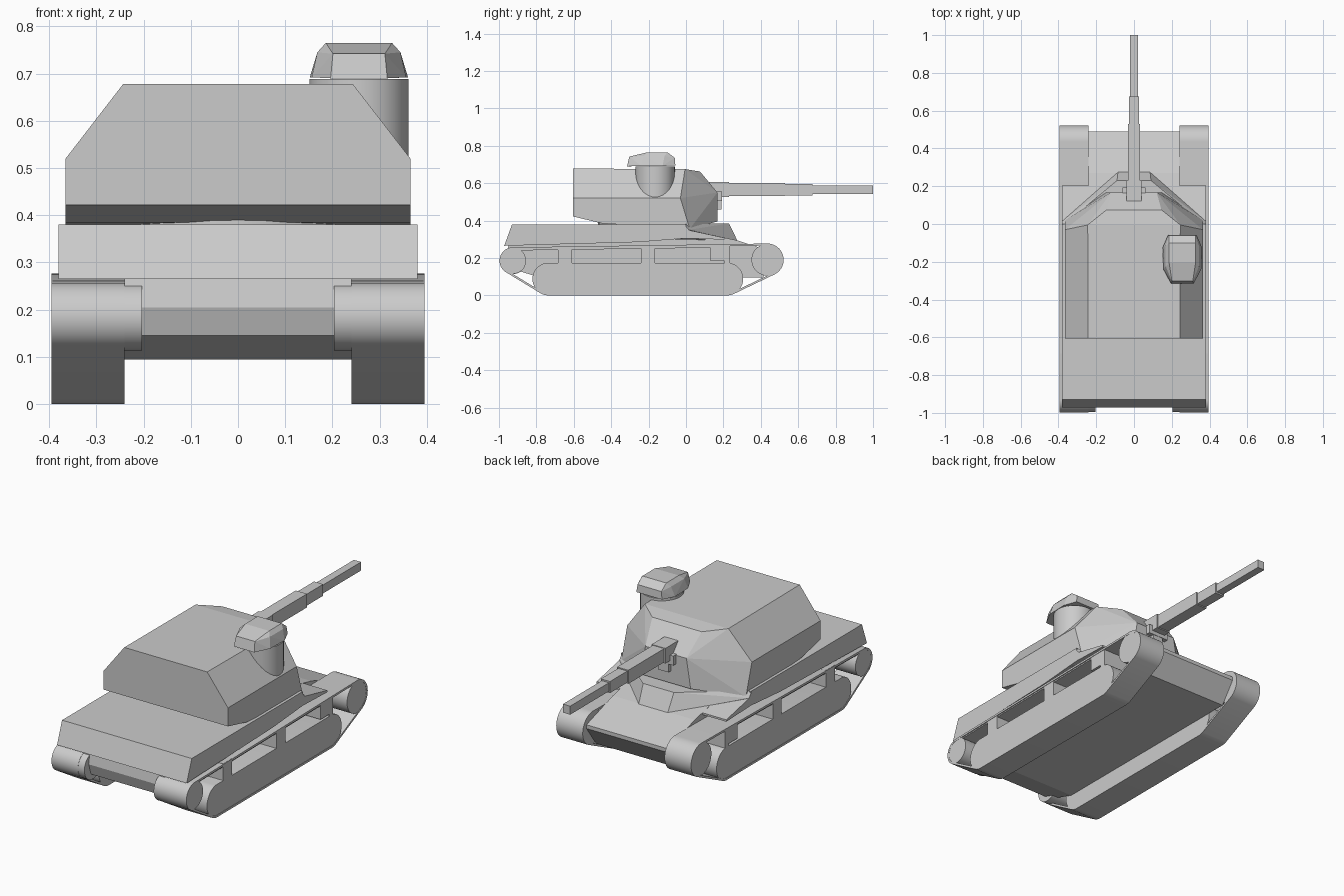
import bpy, bmesh, math

if "Cube" in bpy.data.objects:
    bpy.data.objects.remove(bpy.data.objects["Cube"])


def finish(name, bm, mirror=False, smooth=False):
    bmesh.ops.recalc_face_normals(bm, faces=bm.faces[:])
    me = bpy.data.meshes.new(name)
    bm.to_mesh(me)
    bm.free()
    ob = bpy.data.objects.new(name, me)
    bpy.context.collection.objects.link(ob)
    if smooth:
        bpy.ops.object.select_all(action='DESELECT')
        ob.select_set(True)
        bpy.context.view_layer.objects.active = ob
        bpy.ops.object.shade_smooth_by_angle(angle=math.radians(30))
    if mirror:
        ob.modifiers.new("mirror", 'MIRROR').use_axis[0] = True
    return ob


def prism(name, profile, x0, x1, mirror=False, smooth=False):
    """Extrude a (y, z) profile along x."""
    bm = bmesh.new()
    a = [bm.verts.new((x0, y, z)) for y, z in profile]
    b = [bm.verts.new((x1, y, z)) for y, z in profile]
    n = len(profile)
    bm.faces.new(a)
    bm.faces.new(b[::-1])
    for i in range(n):
        bm.faces.new((a[i], b[i], b[(i + 1) % n], a[(i + 1) % n]))
    return finish(name, bm, mirror, smooth)


def box(name, x0, x1, y0, y1, z0, z1, mirror=False):
    return prism(name, [(y0, z0), (y1, z0), (y1, z1), (y0, z1)], x0, x1, mirror)


def solid(name, half, cx=0.0, cy=0.0):
    """Faceted convex block from one half of its corners."""
    bm = bmesh.new()
    for x, y, z in half:
        for s in (1, -1):
            bm.verts.new((cx + s * x, cy + y, z))
    res = bmesh.ops.convex_hull(bm, input=bm.verts[:])
    junk = {v for v in res["geom_interior"] + res["geom_unused"]
            if isinstance(v, bmesh.types.BMVert)}
    bmesh.ops.delete(bm, geom=list(junk), context='VERTS')
    bmesh.ops.dissolve_limit(bm, angle_limit=math.radians(4),
                             verts=bm.verts[:], edges=bm.edges[:])
    return finish(name, bm)


def wrap(circles, grow=0.0, n=64):
    """Outline of a belt stretched round circles (y, z, r)."""
    pts = []
    for i in range(n):
        t = 2 * math.pi * i / n
        c, s = math.cos(t), math.sin(t)
        y, z, r = max(circles, key=lambda k: k[0] * c + k[1] * s + k[2])
        pts.append((y + (r + grow) * c, z + (r + grow) * s))
    return pts


def drum(name, x, y, z0, z1, r):
    bm = bmesh.new()
    bmesh.ops.create_cone(bm, cap_ends=True, segments=32, radius1=r, radius2=r,
                          depth=z1 - z0)
    bmesh.ops.translate(bm, verts=bm.verts[:], vec=(x, y, (z0 + z1) / 2))
    return finish(name, bm, smooth=True)


# Hull
prism("lower_hull", [(-0.93, 0.38), (-0.96, 0.205), (-0.94, 0.145), (-0.78, 0.095),
                     (0.41, 0.095), (0.49, 0.205), (0.49, 0.225), (0.27, 0.295),
                     (0, 0.352), (0, 0.38)], -0.24, 0.24)
prism("upper_hull", [(-0.972, 0.265), (-0.93, 0.38), (0, 0.38), (0, 0.352),
                     (0.205, 0.308), (0.205, 0.298), (0, 0.305), (-0.25, 0.285)],
      -0.38, 0.38)
solid("turret_collar", [(0.38, -0.06, 0.38), (0.38, -0.01, 0.38), (0.09, 0.23, 0.385),
                        (0.38, 0.015, 0.35), (0.085, 0.275, 0.292), (0.38, -0.06, 0.30)])

# Running gear: belt, wheels and bogie on each side
front, rear = (0.435, 0.19, 0.087), (-0.925, 0.185, 0.072)
low = [(-0.735, 0.088, 0.088), (0.22, 0.088, 0.088)]
outer, inner = wrap([front, rear] + low), wrap([front, rear] + low, -0.011)
bm = bmesh.new()
rings = [[bm.verts.new((x, y, z)) for y, z in path]
         for x, path in ((0.24, outer), (0.395, outer), (0.395, inner), (0.24, inner))]
for k in range(4):
    a, b = rings[k], rings[(k + 1) % 4]
    for i in range(len(a)):
        j = (i + 1) % len(a)
        bm.faces.new((a[i], a[j], b[j], b[i]))
finish("track_belt", bm, mirror=True, smooth=True)
prism("front_wheel", wrap([front], -0.002, 32), 0.24, 0.394, True, True)
prism("rear_wheel", wrap([rear], -0.002, 32), 0.24, 0.394, True, True)
prism("final_drive", wrap([rear], -0.001, 32), 0.203, 0.24, True, True)
prism("bogie", wrap(low, -0.002, 40), 0.24, 0.393, True, True)
for i, (y0, y1, z0) in enumerate([(-0.685, -0.61, 0.1), (-0.24, -0.165, 0.1),
                                  (0.13, 0.205, 0.185), (0.205, 0.235, 0.1)]):
    box(f"bogie_post_{i}", 0.24, 0.393, y0, y1, z0, 0.262, True)
prism("return_rail", [(-0.9, 0.24), (0.235, 0.256), (0.235, 0.266), (-0.9, 0.253)],
      0.24, 0.39, True)

# Turret
drum("turret_ring", 0, -0.17, 0.37, 0.40, 0.3)
solid("turret", [(0.365, -0.605, 0.422), (0.365, -0.605, 0.52), (0.243, -0.605, 0.678),
                 (0.365, -0.45, 0.385), (0.365, -0.03, 0.52), (0.245, -0.005, 0.675),
                 (0.365, 0.02, 0.355), (0.145, 0.075, 0.662), (0.145, 0.168, 0.395),
                 (0.12, 0.168, 0.55)])

# Gun and mount
for name, w, y0, y1, z0, z1 in [("gun_mount", 0.04, 0.1, 0.23, 0.525, 0.605),
                                ("gun_breech_tube", 0.033, 0.22, 0.53, 0.53, 0.602),
                                ("gun_middle_tube", 0.027, 0.52, 0.675, 0.535, 0.596),
                                ("gun_muzzle_tube", 0.021, 0.66, 1.0, 0.543, 0.588),
                                ("mount_plate", 0.06, 0.15, 0.192, 0.505, 0.555),
                                ("mount_foot", 0.03, 0.15, 0.19, 0.46, 0.51)]:
    box(name, -w, w, y0, y1, z0, z1)

# Commander's lookout
drum("lookout_drum", 0.256, -0.165, 0.5, 0.688, 0.105)
solid("lookout_hood", [(0.06, -0.15, 0.69), (0.1, -0.075, 0.692), (0.104, 0.04, 0.692),
                       (0.075, 0.108, 0.695), (0.055, -0.138, 0.742),
                       (0.088, -0.06, 0.745), (0.088, 0.05, 0.745), (0.07, 0.105, 0.735),
                       (0.07, -0.04, 0.765), (0.07, 0.065, 0.765)], 0.256, -0.165)
